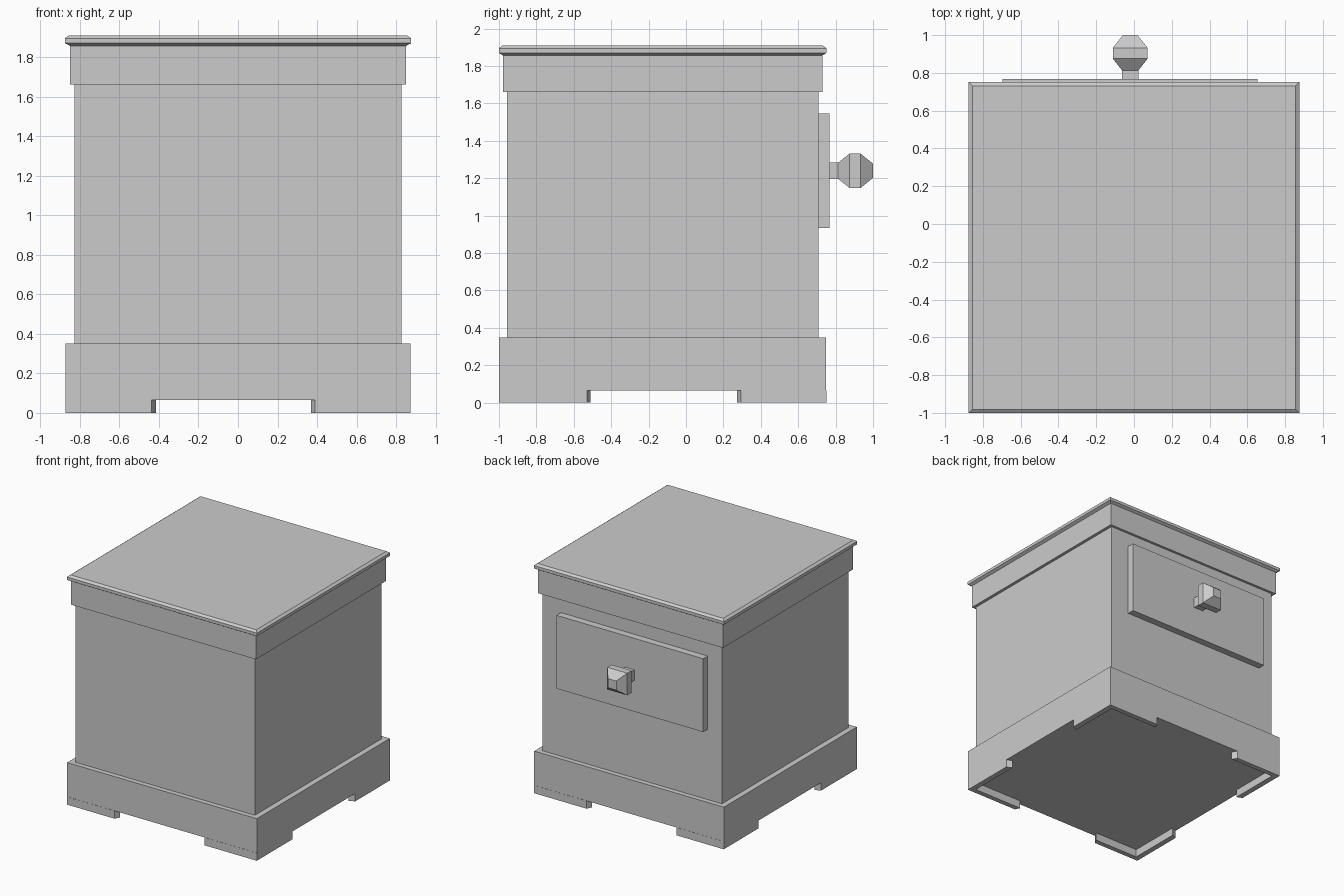
import bpy

if "Cube" in bpy.data.objects:
    bpy.data.objects.remove(bpy.data.objects["Cube"])

CY = -0.125            # centre of the cabinet in depth


def make_object(name, verts, faces):
    mesh = bpy.data.meshes.new(name)
    mesh.from_pydata(verts, [], faces)
    mesh.validate()
    obj = bpy.data.objects.new(name, mesh)
    bpy.context.collection.objects.link(obj)
    return obj


def loft(name, sections, place, cap_start=True):
    """Join rectangles (half_a, half_b, height) into a shell."""
    verts, faces = [], []
    for a, b, h in sections:
        verts += [place(sx * a, sy * b, h)
                  for sx, sy in ((-1, -1), (1, -1), (1, 1), (-1, 1))]
    for i in range(len(sections) - 1):
        for j in range(4):
            k = (j + 1) % 4
            faces.append((4 * i + j, 4 * i + k, 4 * i + 4 + k, 4 * i + 4 + j))
    n = len(verts)
    faces.append((n - 4, n - 3, n - 2, n - 1))
    if cap_start:
        faces.append((3, 2, 1, 0))
    return make_object(name, verts, faces)


def upright(a, b, h):
    return (a, b + CY, h)


def rearward(a, b, h):
    # a runs along -x so that faces point outwards
    return (-0.02 - a, h, 1.24 + b)


# Cabinet shell: plinth, body, frieze and bevelled top
profile = [(0.873, 0.065), (0.873, 0.35), (0.826, 0.35), (0.826, 1.662),
           (0.851, 1.662), (0.851, 1.857), (0.875, 1.87), (0.875, 1.895),
           (0.855, 1.91)]
loft("cabinet",
     [(w, w + (0.007 if w == 0.826 else 0.003 if w == 0.851 else 0.001), z)
      for w, z in profile], upright)

# Drawer front and faceted square knob
loft("drawer_front", [(0.675, 0.305, 0.708), (0.675, 0.305, 0.767)],
     rearward, cap_start=False)
loft("drawer_knob",
     [(0.043, 0.043, 0.767), (0.043, 0.043, 0.813), (0.092, 0.092, 0.875),
      (0.092, 0.092, 0.933), (0.038, 0.038, 1.0)], rearward, cap_start=False)


# Corner feet: thin L-shaped walls whose ends taper towards the middle
def foot(name, sx, sy):
    ex = 0.39 if sx > 0 else -0.437
    ey = (0.294 if sy > 0 else -0.529) - CY
    outer = [(ex, sy * 0.875), (sx * 0.873, sy * 0.875), (sx * 0.873, ey)]
    inner = [(x * 0.947, y * 0.952) for x, y in reversed(outer)]
    ring = outer + inner
    if sx * sy > 0:        # keep bottom face pointing down
        pass
    else:
        ring.reverse()
    verts = [(x, y + CY, z) for z in (0, 0.065) for x, y in ring]
    # ring is clockwise from above: bottom quads and side walls
    faces = [(0, 1, 4, 5), (1, 2, 3, 4)]
    for i in range(6):
        j = (i + 1) % 6
        faces.append((j, i, i + 6, j + 6))
    make_object(name, verts, faces)


for sy, depth in ((-1, "front"), (1, "back")):
    for sx, side in ((-1, "left"), (1, "right")):
        foot(f"{depth}_{side}_foot", sx, sy)
